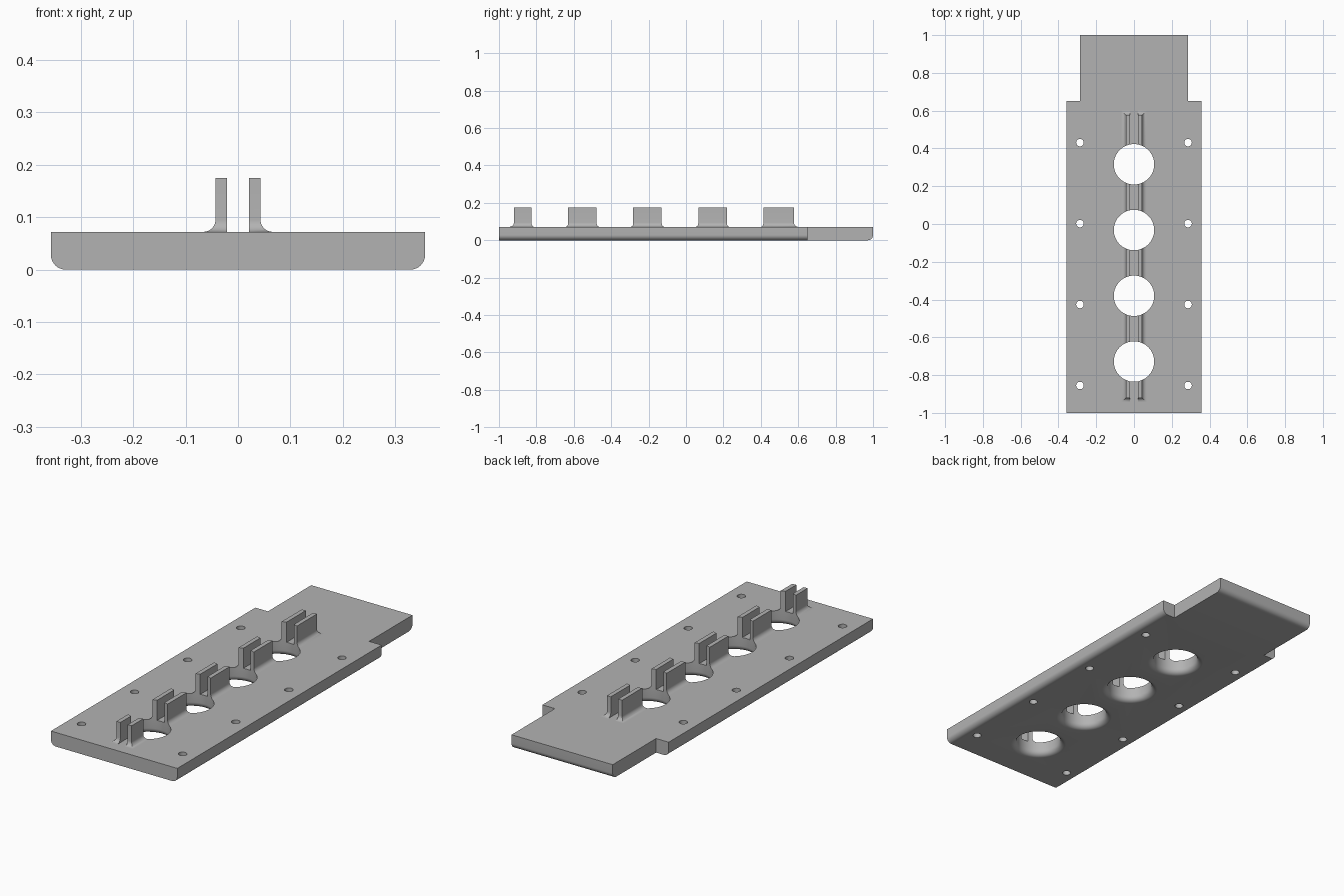
import bpy, bmesh, math

if "Cube" in bpy.data.objects:
    bpy.data.objects.remove(bpy.data.objects["Cube"])

HALF_W, TONGUE_W, STEP_Y = 0.357, 0.286, 0.65
TOP, ROUND, HOLE_R = 0.072, 0.028, 0.107
HOLE_YS = [-0.728 + 0.348 * i for i in range(4)]
SCREW_YS = [-0.855 + 0.4285 * i for i in range(4)]

grey = bpy.data.materials.new("light grey")
grey.use_nodes = True
grey.diffuse_color = (0.45, 0.45, 0.45, 1)
grey.node_tree.nodes["Principled BSDF"].inputs["Base Color"].default_value = (0.45, 0.45, 0.45, 1)


def make_object(name, bm):
    bmesh.ops.recalc_face_normals(bm, faces=bm.faces)
    mesh = bpy.data.meshes.new(name)
    bm.to_mesh(mesh)
    bm.free()
    mesh.materials.append(grey)
    obj = bpy.data.objects.new(name, mesh)
    bpy.context.collection.objects.link(obj)
    return obj


def loft(bm, rings):
    """Skin a stack of equal-length point rings and cap both ends."""
    loops = [[bm.verts.new(p) for p in ring] for ring in rings]
    for a, b in zip(loops, loops[1:]):
        for i in range(len(a)):
            j = (i + 1) % len(a)
            bm.faces.new((a[i], a[j], b[j], b[i]))
    bm.faces.new(loops[0])
    bm.faces.new(loops[-1])


def circle(x, y, r, z, n):
    return [(x + r * math.cos(math.tau * i / n), y + r * math.sin(math.tau * i / n), z)
            for i in range(n)]


def finish(obj, cutter):
    """Cut the holes for good, then smooth the rounded surfaces."""
    mod = obj.modifiers.new("holes", 'BOOLEAN')
    mod.operation, mod.solver, mod.object = 'DIFFERENCE', 'EXACT', cutter
    bpy.ops.object.select_all(action='DESELECT')
    bpy.context.view_layer.objects.active = obj
    obj.select_set(True)
    bpy.ops.object.modifier_apply(modifier=mod.name)
    bpy.ops.object.shade_smooth_by_angle(angle=math.radians(30))


# Base plate: stepped outline, rounded underneath along the sides and back end
outline = [(-HALF_W, -1), (HALF_W, -1), (HALF_W, STEP_Y), (TONGUE_W, STEP_Y),
           (TONGUE_W, 1), (-TONGUE_W, 1), (-TONGUE_W, STEP_Y), (-HALF_W, STEP_Y)]
bm = bmesh.new()
loft(bm, [[(x, y, z) for x, y in outline] for z in (0, TOP)])
rounded = []
for e in bm.edges:
    a, b = (v.co for v in e.verts)
    mid = (a + b) / 2
    if max(a.z, b.z) < 0.001 and (abs(mid.x) > HALF_W - 0.001 or mid.y > 0.999):
        rounded.append(e)
bmesh.ops.bevel(bm, geom=rounded, offset=ROUND, offset_type='OFFSET', segments=8,
                profile=0.5, affect='EDGES')
plate = make_object("base_plate", bm)

# Cutter: four large holes flared at the bottom, and two rows of screw holes
bm = bmesh.new()
for y in HOLE_YS:
    rings = [circle(0, y, HOLE_R + ROUND, -0.05, 64)]
    for i in range(9):
        t = math.radians(90 * i / 8)
        rings.append(circle(0, y, HOLE_R + ROUND * (1 - math.sin(t)),
                            ROUND * (1 - math.cos(t)), 64))
    rings.append(circle(0, y, HOLE_R, 0.3, 64))
    loft(bm, rings)
for y in SCREW_YS:
    for x in (-TONGUE_W, TONGUE_W):
        loft(bm, [circle(x, y, 0.02, z, 24) for z in (-0.05, 0.3)])
cutter = make_object("hole_cutter", bm)
cutter.hide_render = True
finish(plate, cutter)

# Twin upright rails: filleted foot outside and at both ends, flush inside
FOOT = 0.023
for name, side in (("left_rail", 1), ("right_rail", -1)):
    steps = []
    for i in range(9):
        t = math.radians(90 * i / 8)
        steps.append((FOOT * (1 - math.sin(t)), TOP + FOOT * (1 - math.cos(t))))
    steps.append((0, 0.175))
    rings = []
    for grow, z in steps:
        x0, x1 = side * 0.021, side * (0.043 + grow)
        y0, y1 = -0.92 - grow, 0.577 + grow
        rings.append([(x0, y0, z), (x1, y0, z), (x1, y1, z), (x0, y1, z)])
    bm = bmesh.new()
    loft(bm, rings)
    finish(make_object(name, bm), cutter)

bpy.data.objects.remove(cutter)
